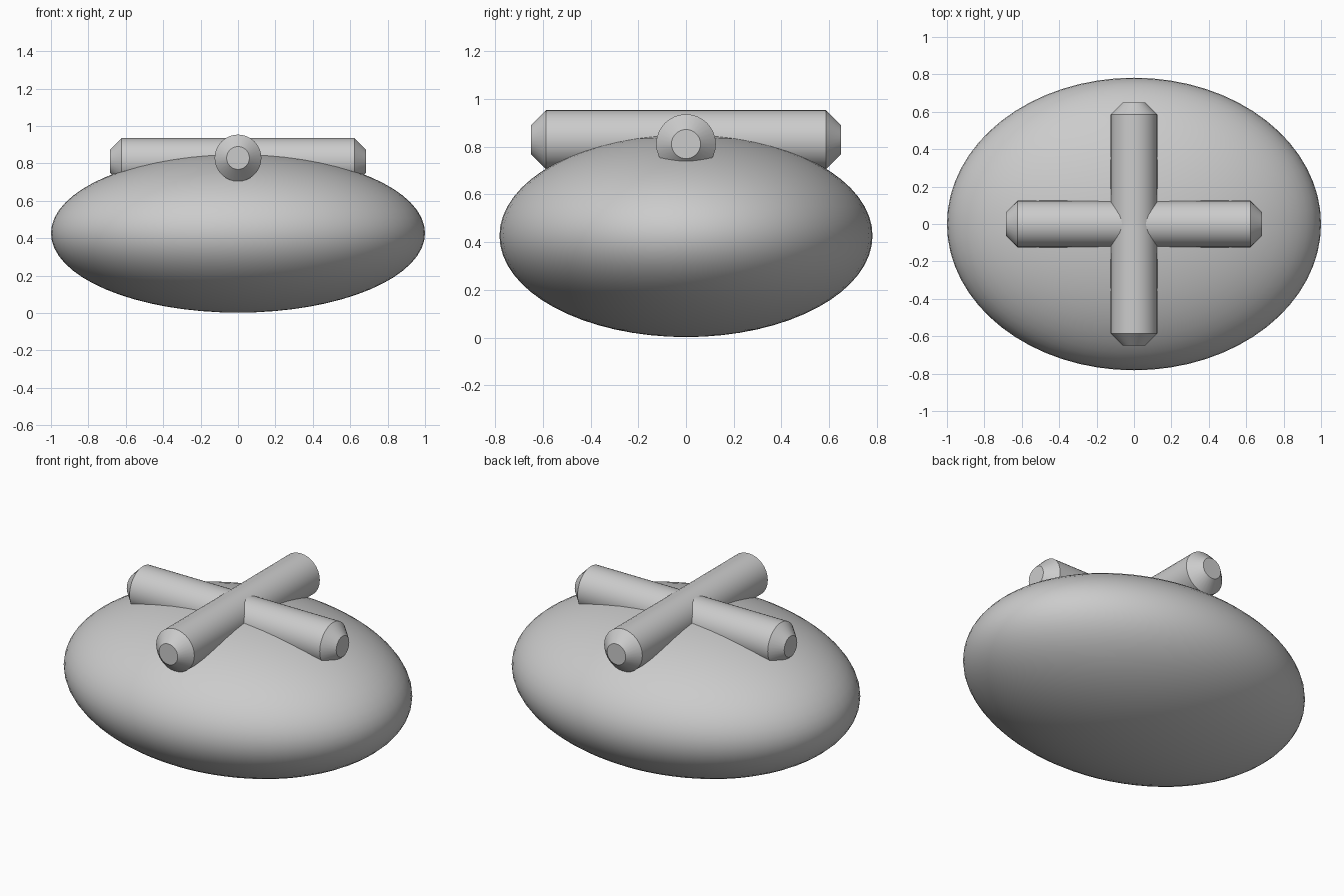
import bpy, bmesh, math
from mathutils import Matrix

if "Cube" in bpy.data.objects:
    bpy.data.objects.remove(bpy.data.objects["Cube"])

grey = bpy.data.materials.new("plain grey")
grey.diffuse_color = (0.6, 0.6, 0.6, 1)
grey.use_nodes = True
grey.node_tree.nodes["Principled BSDF"].inputs["Base Color"].default_value = grey.diffuse_color


def add_object(name, bm, angle):
    mesh = bpy.data.meshes.new(name)
    bmesh.ops.recalc_face_normals(bm, faces=bm.faces)
    bm.to_mesh(mesh)
    bm.free()
    mesh.materials.append(grey)
    ob = bpy.data.objects.new(name, mesh)
    bpy.context.collection.objects.link(ob)
    bpy.ops.object.select_all(action='DESELECT')
    ob.select_set(True)
    bpy.context.view_layer.objects.active = ob
    bpy.ops.object.shade_smooth_by_angle(angle=math.radians(angle))
    return ob


def bar(name, half, shoulder, r, r_end, z, axis, sides=32):
    """Round bar with chamfered ends, lofted from four rings."""
    bm = bmesh.new()
    rings = []
    for t, rad in ((-half, r_end), (-shoulder, r), (shoulder, r), (half, r_end)):
        ring = []
        for i in range(sides):
            a = 2 * math.pi * i / sides
            u, w = rad * math.cos(a), z + rad * math.sin(a)
            ring.append(bm.verts.new((t, u, w) if axis == 'X' else (u, t, w)))
        rings.append(ring)
    for a, b in zip(rings, rings[1:]):
        for i in range(sides):
            j = (i + 1) % sides
            bm.faces.new((a[i], a[j], b[j], b[i]))
    bm.faces.new(rings[0])
    bm.faces.new(rings[-1])
    return add_object(name, bm, 30)


# Flattened egg-like body
bm = bmesh.new()
bmesh.ops.create_uvsphere(bm, u_segments=64, v_segments=32, radius=1)
bmesh.ops.transform(bm, verts=bm.verts,
                    matrix=Matrix.Translation((0, 0, 0.427)) @ Matrix.Diagonal((1, 0.782, 0.425, 1)))
add_object("body", bm, 60)

# Crossed bars half sunk in the top
bar("long_cross_bar", 0.685, 0.622, 0.125, 0.061, 0.811, 'X')
bar("short_cross_bar", 0.65, 0.586, 0.125, 0.061, 0.829, 'Y')
